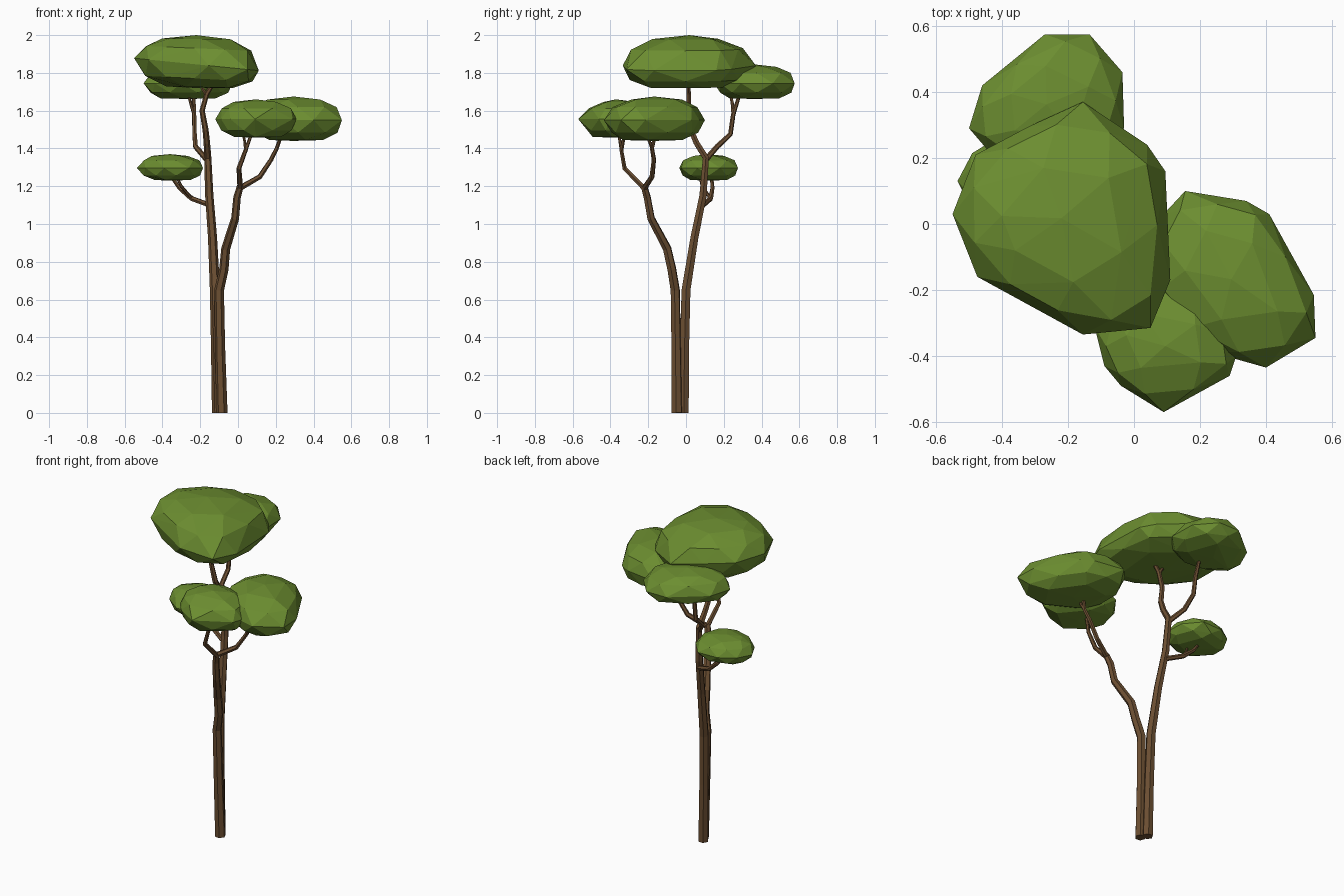
import bpy, bmesh
from mathutils import Vector


def material(name, rgb):
    m = bpy.data.materials.new(name)
    m.diffuse_color = (*rgb, 1)
    return m


BARK = material("brown bark", (0.15, 0.078, 0.032))
LEAF = material("leaf green", (0.15, 0.27, 0.03))


def add_object(name, mesh, mat):
    mesh.materials.clear()
    mesh.materials.append(mat)
    ob = bpy.data.objects.new(name, mesh)
    bpy.context.collection.objects.link(ob)
    return ob


def limb(name, pts):
    """Six-sided tapering tube through points (x, y, z, radius)."""
    cu = bpy.data.curves.new(name + "_path", 'CURVE')
    cu.dimensions = '3D'
    cu.bevel_depth = 1.0
    cu.bevel_resolution = 1
    cu.use_fill_caps = True
    sp = cu.splines.new('POLY')
    sp.points.add(len(pts) - 1)
    sp.use_smooth = False
    for p, (x, y, z, r) in zip(sp.points, pts):
        p.co = (x, y, z, 1)
        p.radius = r
    tmp = bpy.data.objects.new(name + "_path", cu)
    me = bpy.data.meshes.new_from_object(tmp)
    bpy.data.objects.remove(tmp)
    me.name = name
    for f in me.polygons:
        f.use_smooth = False
    add_object(name, me, BARK)


def canopy(name, outline, bottom, mid, top, tilt=0.0):
    """Faceted flat cloud of leaves: convex hull of shrinking rings of a plan outline."""
    n = len(outline)
    pts = [Vector(p) for p in outline]
    c = Vector(((min(p.x for p in pts) + max(p.x for p in pts)) / 2,
                (min(p.y for p in pts) + max(p.y for p in pts)) / 2))
    mids = [(pts[i] + pts[(i + 1) % n]) / 2 for i in range(n)]
    up, down = top - mid, mid - bottom
    rings = [(pts, 1.0, 0.0), (mids, 0.90, 0.55 * up), (pts[::2], 0.55, 0.87 * up),
             (mids, 0.92, -0.6 * down), (pts[1::2], 0.62, -0.96 * down)]
    bm = bmesh.new()
    for ring, s, dz in rings:
        for p in ring:
            q = c + (p - c) * s
            k = tilt * (q.x - c.x) * (1 - abs(dz) / max(up, down))
            bm.verts.new((q.x, q.y, mid + dz + k))
    bm.verts.new((c.x, c.y, top))
    bm.verts.new((c.x, c.y, bottom))
    bmesh.ops.convex_hull(bm, input=bm.verts[:])
    bmesh.ops.delete(bm, geom=[v for v in bm.verts if not v.link_faces], context='VERTS')
    bmesh.ops.recalc_face_normals(bm, faces=bm.faces[:])
    me = bpy.data.meshes.new(name)
    bm.to_mesh(me)
    bm.free()
    add_object(name, me, LEAF)


# two stems growing side by side, then parting
limb("rear_trunk", [(-0.108, -0.012, 0, .030), (-0.115, -0.008, .35, .028), (-0.122, 0.0, .65, .027),
                    (-0.135, 0.045, .93, .024), (-0.152, 0.09, 1.15, .022), (-0.16, 0.105, 1.35, .019),
                    (-0.165, 0.055, 1.43, .017), (-0.172, 0.025, 1.50, .016), (-0.19, 0.015, 1.60, .014),
                    (-0.165, 0.015, 1.69, .013), (-0.12, 0.01, 1.76, .009)])
limb("front_trunk", [(-0.085, -0.048, 0, .030), (-0.095, -0.052, .35, .027), (-0.1, -0.057, .65, .026),
                     (-0.075, -0.075, .76, .025), (-0.065, -0.1, .87, .024), (-0.015, -0.185, 1.03, .021),
                     (-0.005, -0.205, 1.14, .020), (0.012, -0.222, 1.20, .018)])

# branches and end twigs
limb("low_branch", [(-0.15, 0.09, 1.10, .014), (-0.245, 0.13, 1.135, .014),
                    (-0.31, 0.14, 1.19, .011), (-0.36, 0.135, 1.26, .008)])
limb("low_twig", [(-0.245, 0.13, 1.135, .009), (-0.30, 0.085, 1.20, .008), (-0.33, 0.07, 1.26, .006)])
limb("rear_branch", [(-0.165, 0.105, 1.34, .015), (-0.225, 0.165, 1.41, .014), (-0.23, 0.235, 1.475, .013),
                     (-0.232, 0.25, 1.58, .012), (-0.235, 0.295, 1.72, .008)])
limb("rear_twig", [(-0.232, 0.25, 1.58, .010), (-0.25, 0.245, 1.64, .009), (-0.27, 0.23, 1.71, .006)])
limb("top_twig", [(-0.165, 0.015, 1.68, .010), (-0.19, 0.015, 1.72, .009), (-0.21, 0.02, 1.77, .006)])
limb("right_branch", [(0.01, -0.22, 1.19, .016), (0.115, -0.18, 1.25, .014), (0.175, -0.17, 1.34, .012),
                      (0.205, -0.18, 1.40, .011), (0.24, -0.155, 1.50, .008)])
limb("right_twig", [(0.205, -0.18, 1.40, .009), (0.22, -0.195, 1.44, .008), (0.225, -0.2, 1.50, .006)])
limb("front_branch", [(0.012, -0.222, 1.19, .015), (0.005, -0.325, 1.295, .013), (0.04, -0.342, 1.39, .011),
                      (0.08, -0.32, 1.50, .007)])
limb("front_twig", [(0.04, -0.342, 1.39, .009), (0.035, -0.35, 1.44, .008), (0.02, -0.36, 1.50, .006)])

# leaf clouds
canopy("top_canopy", [(-.55, .03), (-.48, .21), (-.32, .295), (-.155, .37), (.04, .24), (.095, .16),
                      (.11, -.17), (.05, -.315), (-.155, -.335), (-.31, -.25), (-.475, -.16)],
       1.72, 1.845, 2.0, -0.1)
canopy("rear_canopy", [(-.27, .575), (-.135, .575), (-.035, .46), (-.03, .29), (-.12, .18),
                       (-.3, .15), (-.44, .22), (-.5, .29), (-.46, .42)], 1.662, 1.745, 1.845)
canopy("right_canopy", [(.155, .1), (.34, .07), (.41, .03), (.545, -.215), (.55, -.345), (.4, -.435),
                        (.24, -.39), (.09, -.27), (.04, -.12), (.09, .03)], 1.44, 1.55, 1.675)
canopy("front_canopy", [(-.12, -.31), (-.09, -.43), (-.04, -.49), (.09, -.57), (.29, -.46), (.31, -.40),
                        (.26, -.25), (.12, -.17), (-.03, -.19)], 1.457, 1.555, 1.66)
canopy("low_canopy", [(-.535, .13), (-.49, .215), (-.4, .27), (-.27, .275), (-.19, .18),
                      (-.185, .06), (-.26, -.025), (-.39, -.035), (-.49, .04)], 1.23, 1.297, 1.37)
